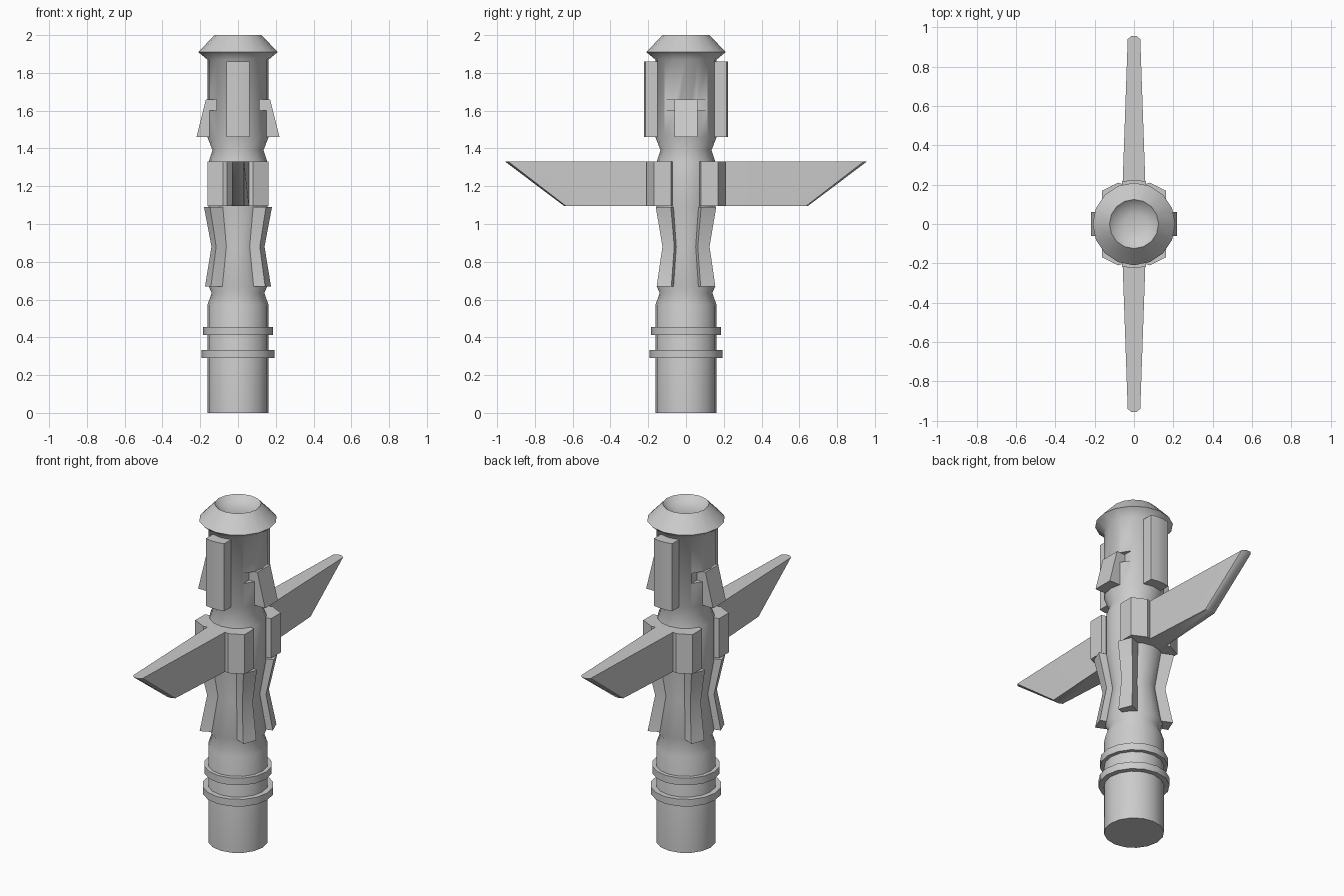
import bpy, bmesh, math

if "Cube" in bpy.data.objects:
    bpy.data.objects.remove(bpy.data.objects["Cube"])


def finish(name, bm, angle=35):
    bmesh.ops.recalc_face_normals(bm, faces=bm.faces)
    me = bpy.data.meshes.new(name)
    bm.to_mesh(me)
    bm.free()
    ob = bpy.data.objects.new(name, me)
    bpy.context.collection.objects.link(ob)
    smooth(ob, angle)
    return ob


def smooth(ob, angle):
    bpy.ops.object.select_all(action='DESELECT')
    ob.select_set(True)
    bpy.context.view_layer.objects.active = ob
    bpy.ops.object.shade_smooth_by_angle(angle=math.radians(angle))


def loft(bm, rings):
    """Skin a stack of equal-length point rings and cap both ends."""
    loops = [[bm.verts.new(p) for p in ring] for ring in rings]
    n = len(loops[0])
    for a, b in zip(loops, loops[1:]):
        for i in range(n):
            j = (i + 1) % n
            bm.faces.new((a[i], a[j], b[j], b[i]))
    bm.faces.new(loops[0][::-1])
    bm.faces.new(loops[-1])


def mirrored(rings, sx, sy):
    return [[(x * sx, y * sy, z) for x, y, z in r] for r in rings]


def lathe(name, profile, angle, sides=16):
    bm = bmesh.new()
    loft(bm, [[(r * math.cos(2 * math.pi * i / sides),
                r * math.sin(2 * math.pi * i / sides), z)
               for i in range(sides)] for r, z in profile])
    return finish(name, bm, angle)


QUADS = [(1, 1), (-1, 1), (1, -1), (-1, -1)]

# Carved pole with waist, neck, head, flared cap and dished top
pole = lathe("pole", [(.162, 0), (.162, .57), (.14, .635), (.155, .67), (.12, .88),
                      (.155, 1.09), (.155, 1.33), (.135, 1.39), (.162, 1.46),
                      (.162, 1.87), (.21, 1.91), (.125, 2.0), (.10, 1.975),
                      (.05, 1.96)], 60)

# Eye notches cut into the four corners of the head
bm = bmesh.new()
for sx, sy in QUADS:
    sq = [(.115, .055), (.2, .055), (.2, .14), (.115, .14)]
    loft(bm, mirrored([[(x, y, z) for x, y in sq] for z in (1.6, 1.66)], sx, sy))
cutter = finish("eye_cutter", bm)
mod = pole.modifiers.new("eyes", 'BOOLEAN')
mod.operation = 'DIFFERENCE'
mod.solver = 'EXACT'
mod.object = cutter
bpy.context.view_layer.objects.active = pole
bpy.ops.object.modifier_apply(modifier="eyes")
bpy.data.objects.remove(cutter)
smooth(pole, 60)

# Two collar rings near the base
for name, r, z0, z1 in (("lower_collar", .192, .29, .332), ("upper_collar", .184, .412, .455)):
    lathe(name, [(r, z0), (r, z1)], 40)

# Beak slabs on the front and back of the head
for name, s in (("front_beak", -1), ("back_beak", 1)):
    bm = bmesh.new()
    plan = [(-.06, .1), (.06, .1), (.06, .215), (.02, .223), (-.02, .223), (-.06, .215)]
    loft(bm, mirrored([[(x, y, z) for x, y in plan] for z in (1.46, 1.86)], 1, s))
    finish(name, bm)

# Sloped cheek wedges on the two sides of the head
for name, s in (("left_cheek", -1), ("right_cheek", 1)):
    bm = bmesh.new()
    loft(bm, mirrored([[(.1, -.06, z), (x, -.06, z), (x, .06, z), (.1, .06, z)]
                       for x, z in ((.22, 1.46), (.17, 1.66))], s, 1))
    finish(name, bm)

# Wings with slanted, slightly pointed tips: plan of (x, y at bottom, y at top)
for name, s in (("front_wing", -1), ("back_wing", 1)):
    bm = bmesh.new()
    plan = [(-.06, .05, .05), (.06, .05, .05), (.058, .2, .2), (.032, .635, .94),
            (.014, .645, .957), (-.014, .645, .957), (-.032, .635, .94), (-.058, .2, .2)]
    loft(bm, mirrored([[(x, yb, 1.095) for x, yb, yt in plan],
                       [(x, yt, 1.33) for x, yb, yt in plan]], 1, s))
    finish(name, bm, 40)

# Shoulder blocks beside the wings, and pinched leg strips below
for i, (sx, sy) in enumerate(QUADS):
    bm = bmesh.new()
    plan = [(.05, .05), (.162, .08), (.162, .17), (.08, .21), (.05, .2)]
    loft(bm, mirrored([[(x, y, z) for x, y in plan] for z in (1.095, 1.33)], sx, sy))
    finish(f"shoulder_{i + 1}", bm)

    bm = bmesh.new()
    plan = [(.06, .04), (.18, .08), (.148, .16), (.06, .12)]
    loft(bm, mirrored([[(x * k, y * k, z) for x, y in plan]
                       for k, z in ((.97, .67), (.78, .88), (1, 1.09))], sx, sy))
    finish(f"leg_{i + 1}", bm)
